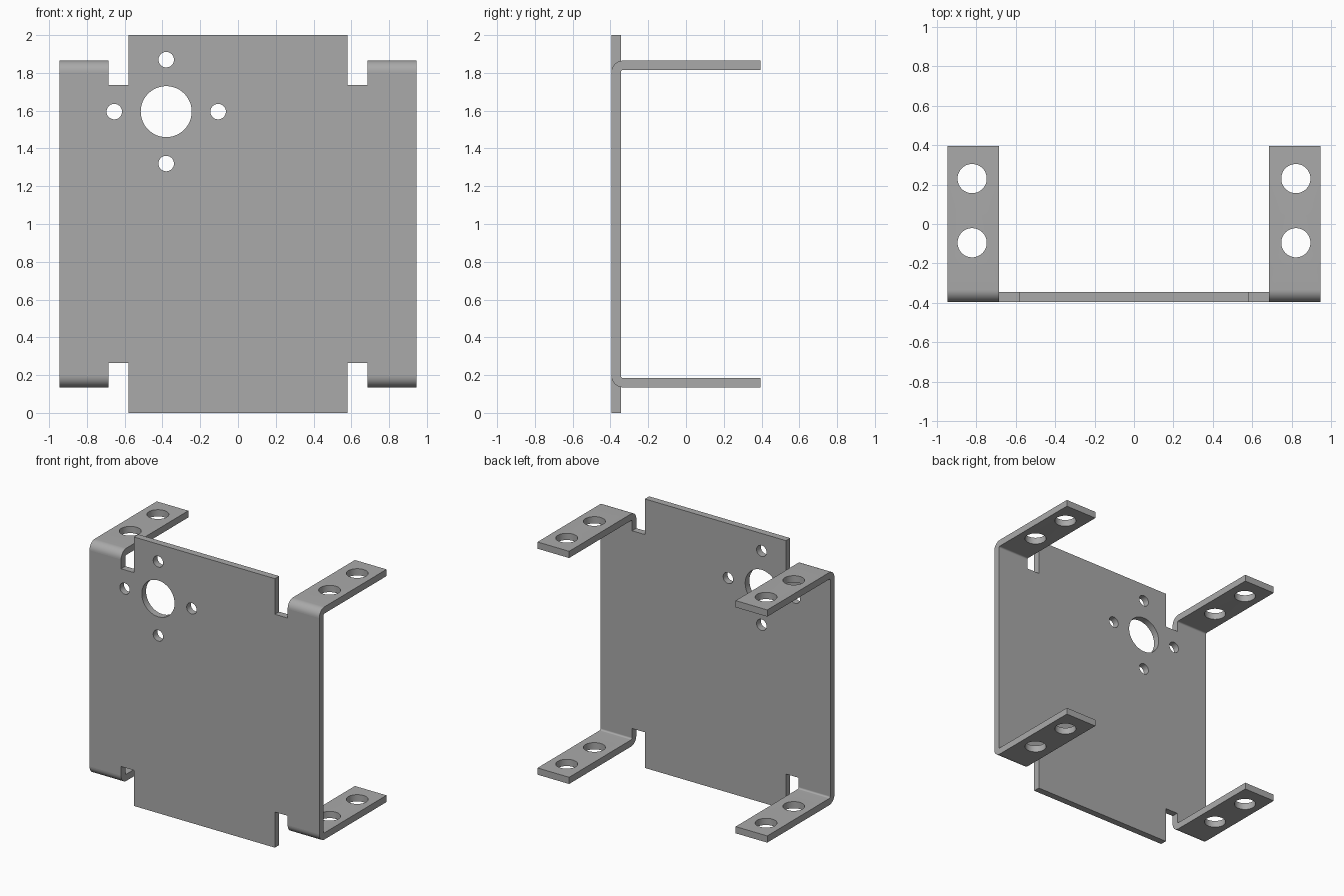
import bpy, bmesh, math
from mathutils import Vector

cube = bpy.data.objects.get("Cube")
if cube:
    bpy.data.objects.remove(cube, do_unlink=True)

steel = bpy.data.materials.new("grey_steel")
colour = (0.4, 0.4, 0.4, 1)
steel.use_nodes = True
steel.diffuse_color = colour
steel.node_tree.nodes["Principled BSDF"].inputs["Base Color"].default_value = colour

FRONT, BACK, T = -0.395, 0.395, 0.05   # depth limits and sheet thickness
LOW, HIGH = 0.135, 1.865               # outer faces of the bent tabs
R_OUT, R_IN = 0.062, 0.012             # bend radii
TAB_IN, TAB_OUT = 0.685, 0.945         # tab sides
MID = 1.0


def prism(name, points, direction):
    """Extrude a closed outline into a solid part."""
    bm = bmesh.new()
    face = bm.faces.new([bm.verts.new(p) for p in points])
    ext = bmesh.ops.extrude_face_region(bm, geom=[face], use_keep_orig=True)
    moved = [g for g in ext["geom"] if isinstance(g, bmesh.types.BMVert)]
    bmesh.ops.translate(bm, verts=moved, vec=Vector(direction))
    bmesh.ops.recalc_face_normals(bm, faces=bm.faces)
    mesh = bpy.data.meshes.new(name)
    bm.to_mesh(mesh)
    bm.free()
    mesh.materials.append(steel)
    obj = bpy.data.objects.new(name, mesh)
    bpy.context.collection.objects.link(obj)
    return obj


def drill(obj, centre, radius, axis):
    """Cut a round hole along the y or z axis."""
    turn = (math.pi / 2, 0, 0) if axis == "y" else (0, 0, 0)
    bpy.ops.mesh.primitive_cylinder_add(vertices=48, radius=radius, depth=0.2,
                                        location=centre, rotation=turn)
    cutter = bpy.context.object
    cutter.data.materials.append(steel)
    cutter.hide_render = True
    select(obj)
    mod = obj.modifiers.new("hole", "BOOLEAN")
    mod.operation, mod.solver, mod.object = "DIFFERENCE", "EXACT", cutter
    bpy.ops.object.modifier_apply(modifier=mod.name)
    bpy.data.objects.remove(cutter, do_unlink=True)


def select(obj):
    bpy.ops.object.select_all(action="DESELECT")
    obj.select_set(True)
    bpy.context.view_layer.objects.active = obj


# Flat plate: one quarter outline mirrored round, with relief notches beside the tabs
quarter = [(TAB_OUT, HIGH - R_OUT), (TAB_IN, HIGH - R_OUT), (TAB_IN, 1.735),
           (0.58, 1.735), (0.58, 2.0)]
right = quarter + [(-x, z) for x, z in reversed(quarter)]
outline = right + [(x, 2 * MID - z) for x, z in reversed(right)]
plate = prism("mounting_plate", [(x, FRONT, z) for x, z in outline], (0, T, 0))

# Shaft hole with four screw holes round it
hx, hz, ring = -0.38, 1.595, 0.275
drill(plate, (hx, FRONT, hz), 0.135, "y")
for dx, dz in ((1, 0), (-1, 0), (0, 1), (0, -1)):
    drill(plate, (hx + dx * ring, FRONT, hz + dz * ring), 0.041, "y")

# Bent tab profile in y and z
cy, cz = FRONT + R_OUT, HIGH - R_OUT
angles = [math.pi - math.pi / 2 * i / 12 for i in range(13)]
outer = [(cy + R_OUT * math.cos(a), cz + R_OUT * math.sin(a)) for a in angles]
inner = [(cy + R_IN * math.cos(a), cz + R_IN * math.sin(a)) for a in reversed(angles)]
profile = outer + [(BACK, HIGH), (BACK, HIGH - T)] + inner

# Four tabs, each with two holes
parts = [plate]
for side, sx in (("left", 1), ("right", -1)):
    for level, sz in (("upper", 1), ("lower", -1)):
        pts = [(sx * TAB_IN, y, MID + sz * (z - MID)) for y, z in profile]
        tab = prism(f"{level}_{side}_tab", pts, (sx * (TAB_OUT - TAB_IN), 0, 0))
        for y in (0.23, -0.095):
            drill(tab, (sx * 0.82, y, MID + sz * (HIGH - T / 2 - MID)), 0.074, "z")
        parts.append(tab)

for obj in parts:
    select(obj)
    bpy.ops.object.shade_smooth_by_angle(angle=math.radians(30))
